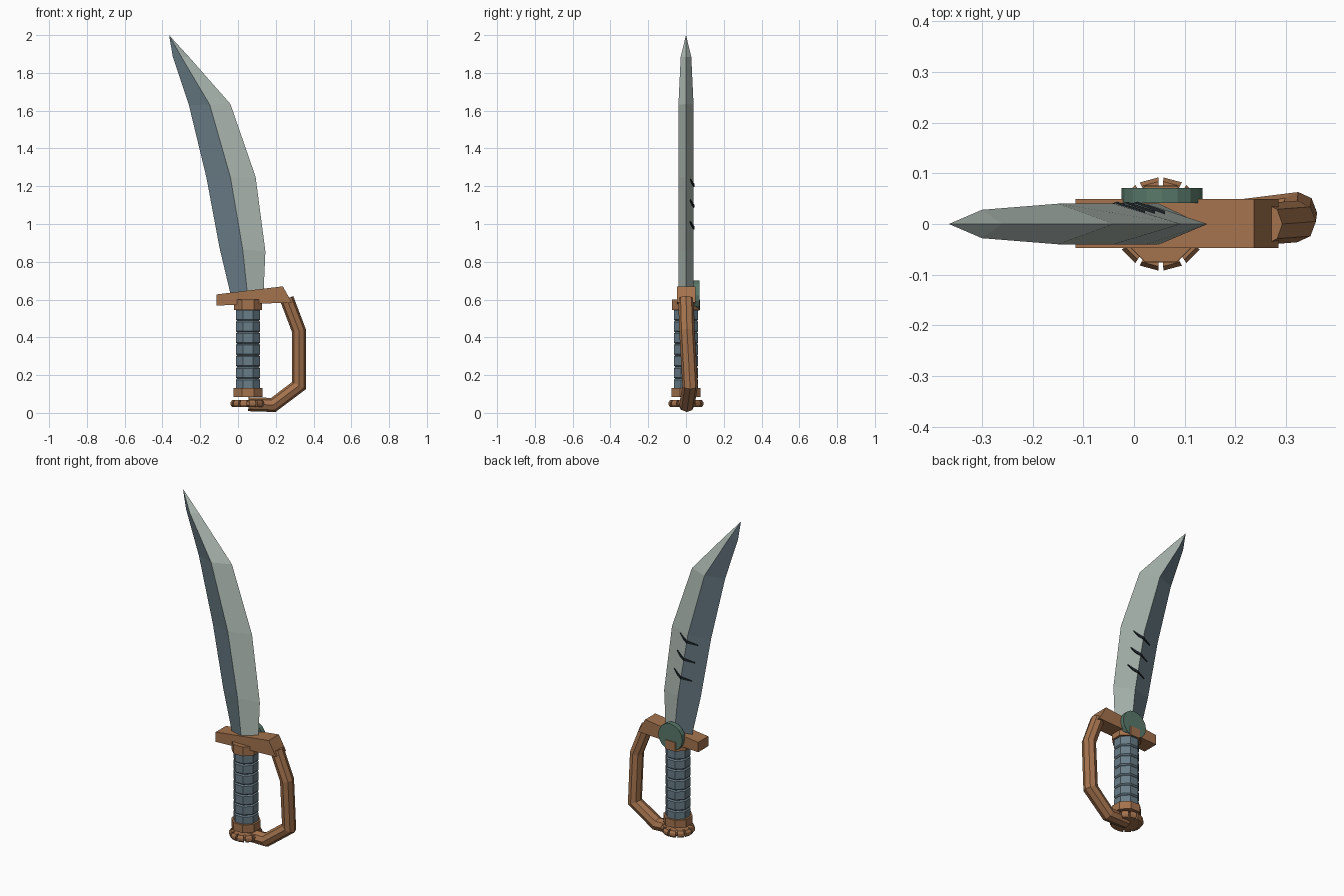
import bpy, bmesh, math
from mathutils import Vector, Matrix

cube = bpy.data.objects.get("Cube")
if cube:
    bpy.data.objects.remove(cube, do_unlink=True)


def material(name, rgb):
    m = bpy.data.materials.new(name)
    m.use_nodes = True
    m.diffuse_color = (*rgb, 1)
    for n in m.node_tree.nodes:
        if n.type == 'BSDF_PRINCIPLED':
            n.inputs["Base Color"].default_value = (*rgb, 1)
    return m


BRONZE = material("bronze", (0.37, 0.17, 0.075))
EDGE = material("pale steel", (0.44, 0.51, 0.47))
SPINE = material("blue steel", (0.14, 0.2, 0.235))
GRIP = material("grip wrap", (0.14, 0.205, 0.245))
GREEN = material("green disc", (0.1, 0.19, 0.145))
DARK = material("dark scratch", (0.012, 0.018, 0.022))

HILT_X = 0.053


def finish(name, bm, *mats):
    bmesh.ops.recalc_face_normals(bm, faces=bm.faces)
    mesh = bpy.data.meshes.new(name)
    bm.to_mesh(mesh)
    bm.free()
    for m in mats:
        mesh.materials.append(m)
    obj = bpy.data.objects.new(name, mesh)
    bpy.context.collection.objects.link(obj)
    return obj


def loft(bm, rings):
    """Skin equal-length closed rings and cap both ends."""
    rows = [[bm.verts.new(p) for p in ring] for ring in rings]
    n = len(rows[0])
    for a, b in zip(rows, rows[1:]):
        for i in range(n):
            j = (i + 1) % n
            bm.faces.new((a[i], a[j], b[j], b[i]))
    bm.faces.new(rows[0])
    bm.faces.new(rows[-1])


def lathe(name, profile, sides, mat):
    """Upright faceted solid from (radius, z) pairs, flat side to the front."""
    bm = bmesh.new()
    angles = [2 * math.pi * (i + 0.5) / sides for i in range(sides)]
    loft(bm, [[(HILT_X + r * math.cos(a), r * math.sin(a), z) for a in angles]
              for r, z in profile])
    return finish(name, bm, mat)


# Blade: diamond sections (spine x, spine z, ridge x, edge x, edge z, half thickness)
sections = [(-0.04, 0.63, 0.05, 0.135, 0.63, 0.04),
            (-0.098, 0.875, 0.025, 0.145, 0.855, 0.04),
            (-0.167, 1.245, -0.04, 0.093, 1.25, 0.04),
            (-0.26, 1.63, -0.15, -0.04, 1.635, 0.04),
            (-0.345, 1.885, -0.3, -0.26, 1.885, 0.028)]
bm = bmesh.new()
loft(bm, [[(sx, 0, sz), (rx, -t, (sz + ez) / 2), (ex, 0, ez), (rx, t, (sz + ez) / 2)]
          for sx, sz, rx, ex, ez, t in sections])
bm.faces.ensure_lookup_table()
bmesh.ops.poke(bm, faces=[bm.faces[-1]])
bm.verts.ensure_lookup_table()
bm.verts[-1].co = (-0.365, 0, 2)
bmesh.ops.recalc_face_normals(bm, faces=bm.faces)
for f in bm.faces:
    f.material_index = 1 if f.normal.x < 0 else 0
blade = finish("blade", bm, EDGE, SPINE)


# Scratches: thin bent strips over the back ridge
def ridge_x(z):
    for a, b in zip(sections, sections[1:]):
        if z <= b[1]:
            return a[2] + (b[2] - a[2]) * (z - a[1]) / (b[1] - a[1])


def back_y(x, z):
    r = ridge_x(z)
    half = 0.133 if x > r else 0.125
    return 0.04 * (1 - abs(x - r) / half)


for k, z0 in enumerate((1.205, 1.095, 0.98)):
    bm = bmesh.new()
    c = ridge_x(z0)
    rings = []
    for dx, dz, w in ((0.055, 0.032, 0.002), (0.028, 0.012, 0.008),
                      (0, 0, 0.008), (-0.06, -0.012, 0.003)):
        x, z = c + dx, z0 + dz
        y = back_y(x, z)
        rings.append([(x, y - 0.003, z - w), (x, y + 0.004, z - w),
                      (x, y + 0.004, z + w), (x, y - 0.003, z + w)])
    loft(bm, rings)
    finish(f"scratch_{k + 1}", bm, DARK)

# Guard: slanted bar
outline = [(-0.115, 0.568), (-0.115, 0.627), (0.237, 0.67), (0.285, 0.585)]
bm = bmesh.new()
loft(bm, [[(x, y, z) for x, z in outline] for y in (-0.047, 0.049)])
finish("guard", bm, BRONZE)

# Disc on the back of the guard
bm = bmesh.new()
bmesh.ops.create_cone(bm, cap_ends=True, segments=16, radius1=0.08, radius2=0.08, depth=0.03,
                      matrix=Matrix.Translation((0.055, 0.056, 0.622))
                      @ Matrix.Rotation(math.pi / 2, 4, 'X'))
finish("guard_disc", bm, GREEN)

# Grip: stacked wrap bands with narrow grooves
bands, low, high = 7, 0.12, 0.55
step = (high - low) / bands
profile = []
for i in range(bands):
    z = low + i * step
    profile += [(0.063, z), (0.07, z + 0.007), (0.07, z + step - 0.007)]
profile.append((0.063, high))
lathe("grip", profile, 8, GRIP)

# Collars
lathe("upper_collar", [(0.081, 0.545), (0.081, 0.6)], 8, BRONZE)
lathe("lower_collar", [(0.082, 0.085), (0.082, 0.132)], 8, BRONZE)

# Pommel: disc with a ring of separate studs
lathe("pommel_disc", [(0.068, 0.032), (0.078, 0.042), (0.078, 0.058), (0.068, 0.067)], 12, BRONZE)
bm = bmesh.new()
for i in range(12):
    a = 2 * math.pi * (i + 0.5) / 12
    out, side = Vector((math.cos(a), math.sin(a), 0)), Vector((-math.sin(a), math.cos(a), 0))
    rings = []
    for s in (-1, 1):
        rings.append([Vector((HILT_X, 0, z)) + out * r + side * s * r * 0.21
                      for r, z in ((0.066, 0.03), (0.082, 0.03), (0.09, 0.042),
                                   (0.09, 0.056), (0.082, 0.069), (0.066, 0.069))])
    loft(bm, rings)
finish("pommel_studs", bm, BRONZE)

# Knuckle guard: eight-sided tube mitred along its bends
path = [Vector(p) for p in ((0.258, 0, 0.605), (0.322, 0.005, 0.437), (0.324, 0.022, 0.145),
                            (0.187, 0.005, 0.042), (0.055, 0, 0.046))]
rings = []
for i, p in enumerate(path):
    d1 = (p - path[max(i - 1, 0)]) if i else path[1] - p
    d2 = (path[i + 1] - p) if i < len(path) - 1 else d1
    d1, d2 = d1.normalized(), d2.normalized()
    t = (d1 + d2).normalized()
    normal = Vector((-t.z, 0, t.x)).normalized()
    mitre = 0.037 / max(t.dot(d1), 0.5)
    rings.append([p + normal * mitre * math.cos(a) + Vector((0, 0.041 * math.sin(a), 0))
                  for a in (math.pi * k / 4 for k in range(8))])
bm = bmesh.new()
loft(bm, rings)
finish("knuckle_guard", bm, BRONZE)
